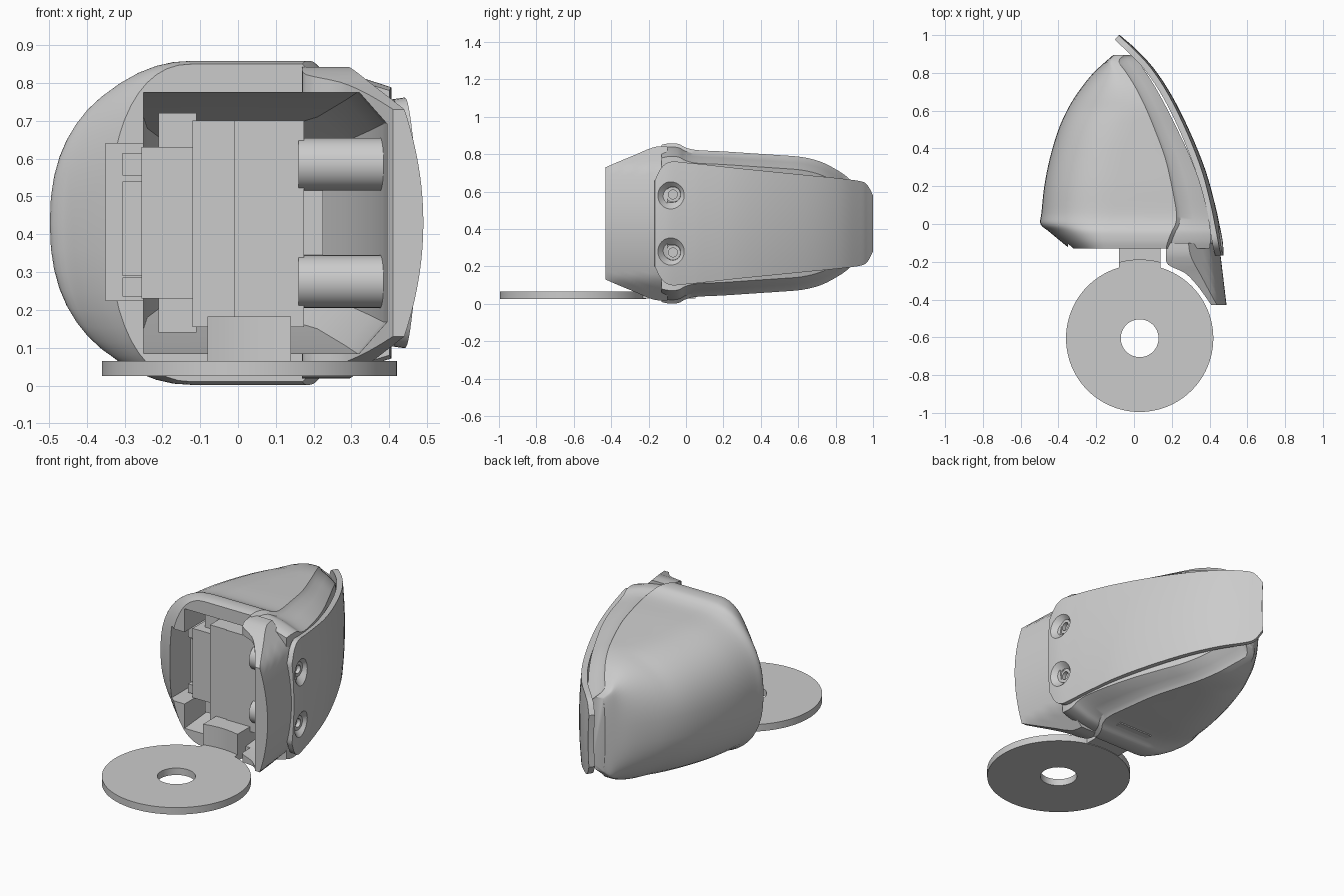
import bpy, bmesh, math

if "Cube" in bpy.data.objects:
    bpy.data.objects.remove(bpy.data.objects["Cube"])

MID = 0.43  # height of the symmetry plane
grey = bpy.data.materials.new("plain grey")
grey.use_nodes = True
grey.diffuse_color = (0.6, 0.6, 0.6, 1)
grey.node_tree.nodes["Principled BSDF"].inputs["Base Color"].default_value = (0.6, 0.6, 0.6, 1)


def activate(ob):
    bpy.ops.object.select_all(action='DESELECT')
    ob.select_set(True)
    bpy.context.view_layer.objects.active = ob


def smooth(ob, angle=32):
    activate(ob)
    bpy.ops.object.shade_smooth_by_angle(angle=math.radians(angle))


def finish(name, bm, recalc=True):
    if recalc:
        bmesh.ops.recalc_face_normals(bm, faces=bm.faces)
    me = bpy.data.meshes.new(name)
    bm.to_mesh(me)
    bm.free()
    me.materials.append(grey)
    ob = bpy.data.objects.new(name, me)
    bpy.context.collection.objects.link(ob)
    return ob


def loft(name, rings, closed=False):
    """Skin rings of points; cap the ends unless the loft closes on itself."""
    bm = bmesh.new()
    rows = [[bm.verts.new(p) for p in ring] for ring in rings]
    n = len(rows[0])
    pairs = list(zip(rows, rows[1:])) + ([(rows[-1], rows[0])] if closed else [])
    for a, b in pairs:
        for i in range(n):
            j = (i + 1) % n
            bm.faces.new((a[i], a[j], b[j], b[i]))
    if not closed:
        bm.faces.new(rows[0])
        bm.faces.new(rows[-1])
    return finish(name, bm)


def spline(rows, steps):
    """Catmull-Rom interpolation through rows of numbers."""
    out = []
    for i in range(len(rows) - 1):
        a, b, c, d = (rows[max(0, min(len(rows) - 1, i + k))] for k in (-1, 0, 1, 2))
        for s in range(steps):
            t = s / steps
            out.append([0.5 * (2 * q + (r - p) * t + (2 * p - 5 * q + 4 * r - w) * t * t
                               + (3 * q - p - 3 * r + w) * t ** 3)
                        for p, q, r, w in zip(a, b, c, d)])
    return out + [list(rows[-1])]


def mirrored(half, y):
    """Full ring from the upper half of a section."""
    ring = half + [(x, -z) for x, z in reversed(half) if z > 0]
    return [(x, y, MID + z) for x, z in ring]


def circle(r, n):
    return [(r * math.cos(2 * math.pi * i / n), r * math.sin(2 * math.pi * i / n)) for i in range(n)]


def rod(name, profile, y, z, n=32):
    """Turned part along x from (x, radius) pairs."""
    return loft(name, [[(x, y + u, z + v) for u, v in circle(r, n)] for x, r in profile])


def box(name, x, y, z):
    return loft(name, [[(x[0], y[0], h), (x[1], y[0], h), (x[1], y[1], h), (x[0], y[1], h)] for h in z])


def cut(ob, cutter):
    mod = ob.modifiers.new("cut", 'BOOLEAN')
    mod.operation = 'DIFFERENCE'
    mod.solver = 'EXACT'
    mod.object = cutter
    activate(ob)
    bpy.ops.object.modifier_apply(modifier=mod.name)


# housing: y, left edge, seam, right edge, half height
housing_rows = [
    (-.13, -.34, .17, .40, .42), (-.09, -.39, .18, .405, .428), (-.04, -.45, .20, .405, .425),
    (0, -.495, .22, .40, .405), (.06, -.49, .225, .39, .392), (.2, -.475, .20, .355, .385),
    (.35, -.445, .165, .30, .375), (.5, -.40, .11, .23, .365), (.62, -.345, .06, .17, .355),
    (.72, -.28, .01, .115, .33), (.8, -.215, -.04, .065, .29), (.86, -.15, -.08, .025, .25),
    (.895, -.11, -.05, .0, .21)]


def housing_section(y, left, seam, right, h):
    flat = min(left + .38, seam - .04)
    if y < .1:
        flat = min(flat, -.12 + max(0, y) * .2)
    half = [(right, h - .07), ((seam + right) / 2, h - .035), (seam + .02, h - .02), (seam, h), (flat, h)]
    for k in range(1, 13):
        a = math.pi / 2 * k / 12
        z = 0 if k == 12 else h * math.cos(a) ** .87
        half.append((flat + (left - flat) * math.sin(a) ** .87, z))
    return mirrored(half, y)


housing = loft("housing", [housing_section(*r) for r in spline(housing_rows, 4)])


# front lip: y, inner edge, half height
def lip_section(y, inner, h):
    half = []
    for k in range(13):
        z = h * k / 12
        x = .49 - .05 * (z / .3) ** 2 if z < .3 else .74 - z
        half.append((x - .12 * (y + .43), z))
    return mirrored(half + [(inner, h)], y)


lip_rows = [(-.43, .41, .3), (-.38, .375, .322), (-.32, .33, .347), (-.26, .27, .372),
            (-.215, .18, .392), (-.16, .17, .41), (-.1, .17, .412)]
lip = loft("front_lip", [lip_section(*r) for r in spline(lip_rows, 3)])

# hollow interior: y, left, right, half height
hollow_rows = [(-.6, -.25, .40, .345), (-.13, -.25, .385, .345), (.1, -.25, .355, .325),
               (.3, -.25, .28, .28), (.5, -.24, .18, .25), (.62, -.2, .1, .22)]
hollow = loft("hollow_cutter", [mirrored([(b, h * .76), (b - .07, h), (a, h)], y)
                                for y, a, b, h in hollow_rows])
recess = box("recess_cutter", (-.35, -.2), (-.6, .25), (.225, .64))
cut(housing, hollow)
cut(housing, recess)
cut(lip, hollow)

# curved cover plate: x, y, half height
cover_rows = [(.474, -.167, .23), (.473, -.13, .30), (.468, -.08, .33), (.452, 0, .325),
              (.43, .1, .315), (.38, .28, .295), (.30, .48, .275), (.2, .68, .255),
              (.1, .83, .24), (0, .935, .225), (-.04, .97, .205), (-.075, 1.0, .15)]
bm = bmesh.new()
grid = []
for x, y, h in spline(cover_rows, 4):
    ts = [k / 10 for k in range(-10, 11)]
    grid.append([bm.verts.new((x - .025 * (h * t / .33) ** 2, y, MID + h * t)) for t in ts])
for a, b in zip(grid, grid[1:]):
    for j in range(len(a) - 1):
        bm.faces.new((a[j], b[j], b[j + 1], a[j + 1]))
cover = finish("cover_plate", bm, recalc=False)
solid = cover.modifiers.new("thickness", 'SOLIDIFY')
solid.thickness = .032
solid.offset = -1
activate(cover)
bpy.ops.object.modifier_apply(modifier=solid.name)

# countersunk screws and the posts behind them
cutters = [hollow, recess]
for side, dz in (("upper", .155), ("lower", -.155)):
    sink = rod(side + "_sink_cutter", [(.36, .042), (.43, .042), (.464, .076), (.5, .112)], -.07, MID + dz)
    cut(cover, sink)
    cutters.append(sink)
    screw = rod(side + "_screw", [(.38, .041), (.432, .041), (.432, .024), (.41, .024)], -.07, MID + dz)
    post = rod(side + "_screw_post", [(.16, .07), (.392, .07)], -.06, MID + dz)
    smooth(screw)
    smooth(post)
for c in cutters:
    bpy.data.objects.remove(c)
for ob in (housing, lip, cover):
    smooth(ob)

# latch mechanism inside the opening
box("mechanism_left", (-.12, -.01), (-.085, .33), (.155, .70))
box("mechanism_right", (-.01, .175), (-.09, .33), (.155, .70))
box("mechanism_nub", (.17, .225), (-.06, .2), (.325, .535))
box("side_block", (-.255, -.11), (-.05, .28), (.23, .63))
box("side_block_back", (-.21, -.11), (.0, .28), (.14, .72))
box("latch_plate", (-.305, -.25), (.0, .2), (.29, .54))
for name, z in (("latch_foot_upper", (.555, .615)), ("latch_foot_lower", (.235, .285))):
    box(name, (-.305, -.25), (-.02, .2), z)

# ring disc with its mounting tab
disc = loft("ring_disc", [[(.03 + u, -.605 + v, z) for u, v in circle(r, 96)]
                          for r, z in ((.1, .025), (.39, .025), (.39, .065), (.1, .065))], closed=True)
smooth(disc)
arc = [(.03 + x, -.605 + math.sqrt(.415 ** 2 - x * x)) for x in (-.11, -.066, -.022, .022, .066, .11)]
outline = arc + [(.14, .05), (-.08, .05)]
smooth(loft("mounting_tab", [[(x, y, z) for x, y in outline] for z in (.03, .183)]))
box("tab_neck", (-.08, .14), (-.3, -.15), (.028, .064))
